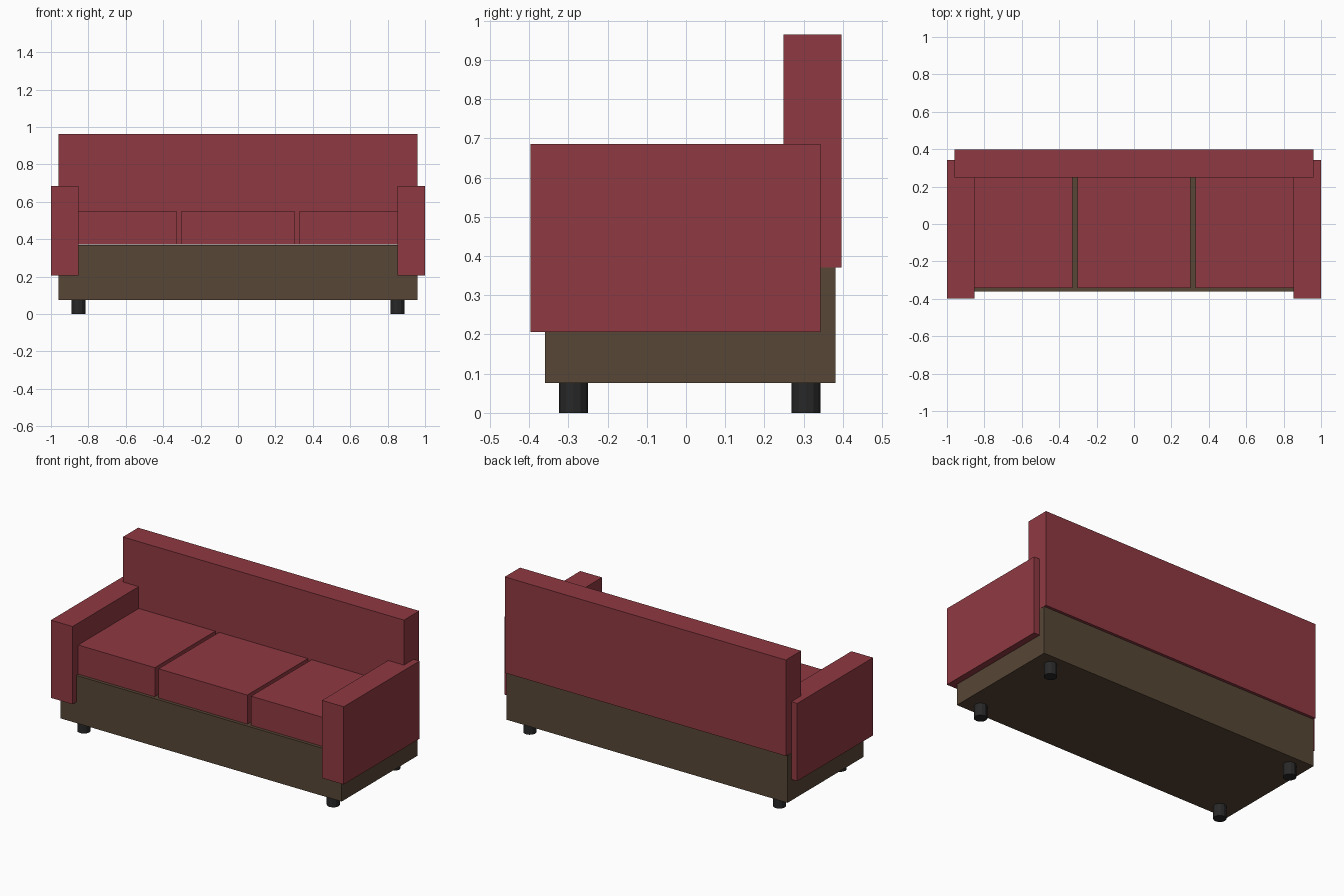
import bpy
import bmesh
from mathutils import Matrix

if "Cube" in bpy.data.objects:
    bpy.data.objects.remove(bpy.data.objects["Cube"])


def material(name, rgb):
    m = bpy.data.materials.new(name)
    m.diffuse_color = (*rgb, 1)
    m.use_nodes = True
    m.node_tree.nodes["Principled BSDF"].inputs["Base Color"].default_value = m.diffuse_color
    return m


RED = material("red_fabric", (0.275, 0.042, 0.054))
BROWN = material("brown_frame", (0.095, 0.061, 0.036))
BLACK = material("black_legs", (0.021, 0.021, 0.021))


def finish(name, bm, mat):
    mesh = bpy.data.meshes.new(name)
    bm.to_mesh(mesh)
    bm.free()
    mesh.materials.append(mat)
    obj = bpy.data.objects.new(name, mesh)
    bpy.context.collection.objects.link(obj)
    return obj


def box(name, mat, x, y, z):
    """Box from (min, max) ranges on each axis."""
    bm = bmesh.new()
    centre = [(a + b) / 2 for a, b in (x, y, z)]
    size = [b - a for a, b in (x, y, z)]
    bmesh.ops.create_cube(bm, size=1, matrix=Matrix.Translation(centre) @ Matrix.Diagonal((*size, 1)))
    return finish(name, bm, mat)


def leg(name, x, y):
    bm = bmesh.new()
    bmesh.ops.create_cone(bm, cap_ends=True, segments=12, radius1=0.037, radius2=0.037,
                          depth=0.076, matrix=Matrix.Translation((x, y, 0.038)))
    return finish(name, bm, BLACK)


# Frame and backrest
box("base", BROWN, (-0.96, 0.96), (-0.36, 0.381), (0.076, 0.37))
box("backrest", RED, (-0.96, 0.96), (0.248, 0.397), (0.371, 0.964))

# Three seat cushions, the outer two tucked under the arms
for i, name in enumerate(("left", "middle", "right")):
    cx = (i - 1) * 0.632
    box(f"{name}_cushion", RED, (cx - 0.303, cx + 0.303), (-0.342, 0.26), (0.371, 0.551))

# Arms and legs on both sides
for side, s in (("left", -1), ("right", 1)):
    box(f"{side}_arm", RED, tuple(sorted((s * 0.852, s))), (-0.397, 0.343), (0.206, 0.686))
    for end, y in (("front", -0.287), ("back", 0.306)):
        leg(f"{end}_{side}_leg", s * 0.852, y)
